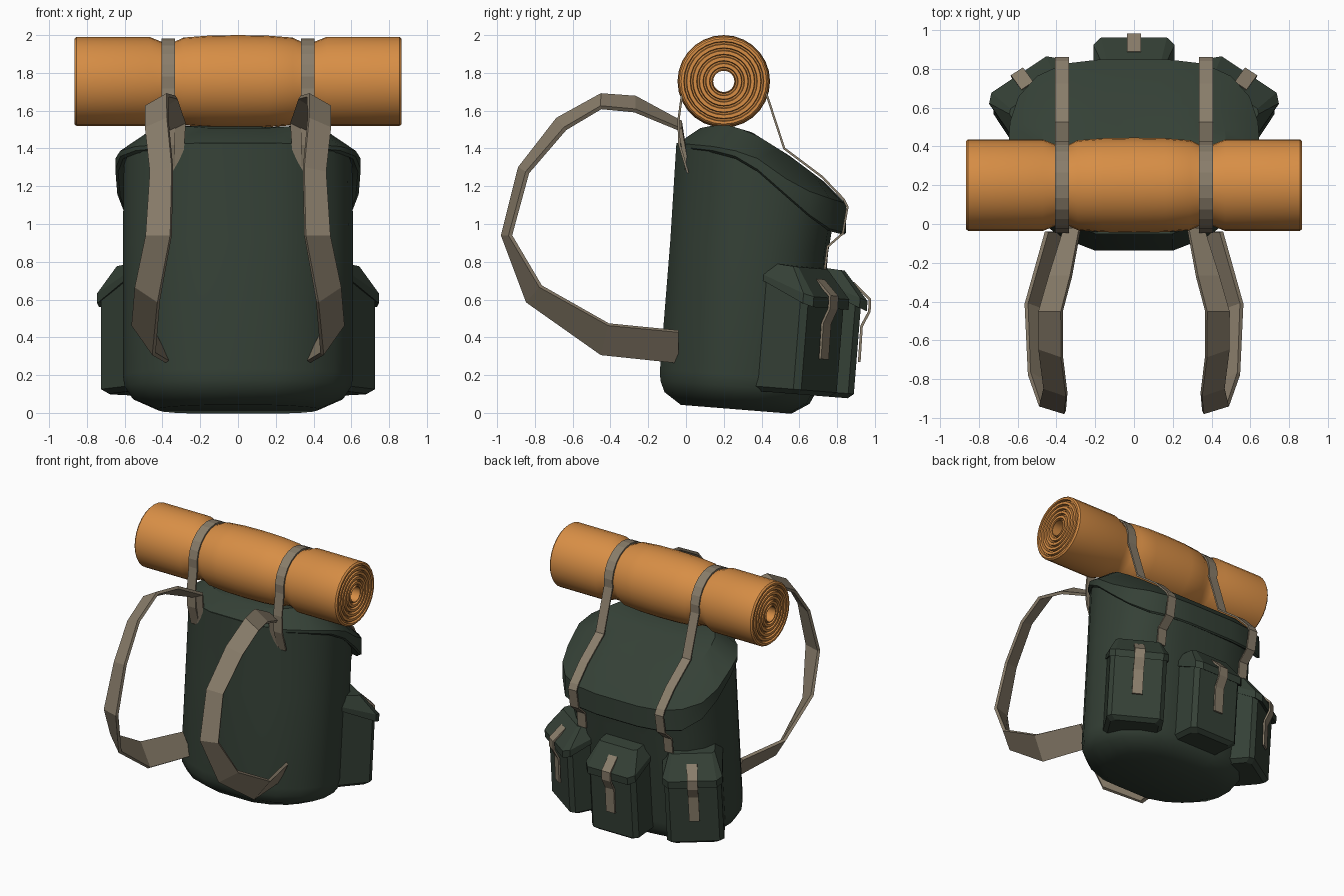
import bpy, bmesh, math
from mathutils import Vector

if "Cube" in bpy.data.objects:
    bpy.data.objects.remove(bpy.data.objects["Cube"])


def material(name, rgb):
    m = bpy.data.materials.new(name)
    m.diffuse_color = (*rgb, 1)
    m.use_nodes = True
    m.node_tree.nodes["Principled BSDF"].inputs["Base Color"].default_value = m.diffuse_color
    return m


GREEN = material("canvas_green", (0.035, 0.052, 0.037))
ORANGE = material("mat_orange", (0.68, 0.27, 0.06))
TAN = material("webbing_tan", (0.25, 0.205, 0.145))
LEAN = 0.08


def tilt(p):
    """Lean the pack backwards."""
    return Vector((p[0], p[1] + LEAN * p[2], p[2] - LEAN * p[1]))


def lerp(table, v):
    """Piecewise linear lookup in (v, result) pairs."""
    for (a, fa), (b, fb) in zip(table, table[1:]):
        if v <= b:
            return fa + (fb - fa) * max(0, v - a) / (b - a)
    return table[-1][1]


def finish(name, bm, mat, angle=None):
    bmesh.ops.recalc_face_normals(bm, faces=bm.faces)
    me = bpy.data.meshes.new(name)
    for f in bm.faces:
        f.smooth = angle is not None
    bm.to_mesh(me)
    bm.free()
    if angle:
        me.set_sharp_from_angle(angle=math.radians(angle))
    me.materials.append(mat)
    ob = bpy.data.objects.new(name, me)
    bpy.context.collection.objects.link(ob)
    return ob


def loft(name, rings, mat, closed=False, angle=None):
    """Skin a series of point rings; capped, or joined end to start."""
    bm = bmesh.new()
    vr = [[bm.verts.new(p) for p in r] for r in rings]
    pairs = list(zip(vr, vr[1:])) + ([(vr[-1], vr[0])] if closed else [])
    for a, b in pairs:
        for i in range(len(a)):
            j = (i + 1) % len(a)
            bm.faces.new((a[i], a[j], b[j], b[i]))
    if not closed:
        bm.faces.new(vr[0])
        bm.faces.new(vr[-1])
    return finish(name, bm, mat, angle)


def ribbon(name, pts, halves, thick=0.014):
    """Flat strap along pts, with a half-width vector at each point."""
    bm = bmesh.new()
    rows = [(bm.verts.new(Vector(p) - Vector(h)), bm.verts.new(Vector(p) + Vector(h)))
            for p, h in zip(pts, halves)]
    for (a, b), (c, d) in zip(rows, rows[1:]):
        bm.faces.new((a, b, d, c))
    ob = finish(name, bm, TAN)
    s = ob.modifiers.new("thickness", 'SOLIDIFY')
    s.thickness, s.offset = thick, 0
    return ob


def mirror(ob):
    ob.modifiers.new("mirror", 'MIRROR')


# Pack cross-section (right half, mirrored)
half = [(0.2, -0.155), (0.38, -0.085), (0.51, 0.02), (0.585, 0.13), (0.61, 0.24),
        (0.6, 0.38), (0.56, 0.5), (0.47, 0.6), (0.34, 0.66), (0.17, 0.68)]
section = half + [(-x, y) for x, y in reversed(half)]


def sec(s, shift=0):
    return [(x * s, 0.26 + (y - 0.26) * s + shift) for x, y in section]


flap_low = [(-0.06, 1.40), (0.2, 1.37), (0.33, 1.32), (0.5, 1.17), (0.73, 0.97), (0.85, 0.94)]
flap_rim = [(-0.06, 1.43), (0.2, 1.405), (0.36, 1.36), (0.6, 1.19), (0.87, 1.10)]
flap_top = [(-0.06, 1.44), (0.08, 1.51), (0.2, 1.53), (0.35, 1.485), (0.55, 1.36), (0.87, 1.12)]

# Main sack
rings = [[tilt((x, y, z)) for x, y in sec(s)]
         for s, z in ((0.7, 0.04), (0.92, 0.1), (0.985, 0.16), (1, 0.22), (1, 0.9))]
for s in (0.99, 0.1):
    rings.append([(x, y, lerp(flap_low, y) + 0.03) for x, y in sec(s, 0.1)])
loft("sack", rings, GREEN, angle=35)

# Lid flap
rings = []
for s, table, dz in ((0.97, flap_low, 0.02), (1.04, flap_low, 0), (1.065, flap_low, 0.012),
                     (1.065, flap_rim, 0), (0.78, flap_top, 0), (0.42, flap_top, 0),
                     (0.1, flap_top, 0)):
    rings.append([(x, y, lerp(table, y) + dz) for x, y in sec(s, 0.14)])
loft("lid_flap", rings, GREEN, angle=30)


# Pockets
def pocket(prefix, origin, n):
    def place(u, d, z):
        return tilt((origin[0] + u * n[1] + d * n[0], origin[1] - u * n[0] + d * n[1], z))

    def ring(w, d0, d1, c, zb, zf):
        pts = [(-w, d0), (w, d0), (w, d1 - c), (w - c, d1), (c - w, d1), (-w, d1 - c)]
        return [place(u, d, zb + (zf - zb) * (d - d0) / (d1 - d0)) for u, d in pts]

    across = (place(0.037, 0, 0) - place(0, 0, 0))
    path = [(-0.05, 0.755), (0.045, 0.675), (0.047, 0.61), (0.012, 0.53), (0.015, 0.34)]
    return [
        loft(prefix + "_pocket", [ring(0.17, -0.28, -0.03, 0.03, 0.145, 0.145),
                                  ring(0.2, -0.3, 0, 0.03, 0.17, 0.17),
                                  ring(0.2, -0.3, 0, 0.03, 0.75, 0.66)], GREEN),
        loft(prefix + "_pocket_lid", [ring(0.19, -0.3, 0, 0.03, 0.74, 0.63),
                                      ring(0.21, -0.3, 0.033, 0.04, 0.74, 0.61),
                                      ring(0.21, -0.3, 0.033, 0.04, 0.77, 0.665),
                                      ring(0.16, -0.27, -0.1, 0.02, 0.825, 0.815)], GREEN),
        ribbon(prefix + "_pocket_strap", [place(0, d, z) for d, z in path], [across] * 5),
    ]


pocket("back", (0, 0.875), (0, 1))
for part in pocket("side", (0.575, 0.69), (0.552, 0.834)):
    mirror(part)

# Sleeping mat: lathed roll with stepped rings at the ends and a hole through
prof = [(0, 0.245), (0.16, 0.242), (0.29, 0.232), (0.335, 0.21), (0.405, 0.21),
        (0.47, 0.236), (0.855, 0.236), (0.866, 0.226)]
for k in range(5):
    r = 0.212 - 0.034 * k
    prof += [(0.866, r), (0.845, r - 0.004), (0.845, r - 0.012), (0.866, r - 0.016)]
prof += [(0.866, 0.056)]
prof = prof + [(-x, r) for x, r in reversed(prof) if x > 0]
N = 28
roll = [[(x, 0.2 + r * math.cos(2 * math.pi * i / N), 1.755 + r * math.sin(2 * math.pi * i / N))
         for i in range(N)] for x, r in prof]
loft("sleeping_mat", roll, ORANGE, closed=True, angle=35)

# Lashing straps: up the front, over the mat, down the lid
path = [(0.01, 1.27), (-0.035, 1.42), (-0.04, 1.55)]
for k in range(13):
    a = math.radians(190 - k * 200 / 12)
    path.append((0.2 + 0.22 * math.cos(a), 1.755 + 0.22 * math.sin(a)))
path += [(0.52, 1.40), (0.72, 1.25), (0.835, 1.13), (0.855, 1.09), (0.83, 0.95),
         (0.75, 0.88), (0.735, 0.76)]
mirror(ribbon("lashing_strap", [(0.37, y, z) for y, z in path],
              [(0.036, 0, 0)] * len(path), 0.012))

# Shoulder straps: (centre, half-width vector)
shoulder = [((0.32, 0.01, 1.27), (0.025, 0, 0)),
            ((0.32, -0.03, 1.52), (0.04, 0, -0.02)),
            ((0.38, -0.27, 1.635), (0.055, 0, -0.035)),
            ((0.43, -0.45, 1.65), (0.058, 0, -0.033)),
            ((0.43, -0.66, 1.53), (0.058, 0.02, -0.025)),
            ((0.405, -0.86, 1.285), (0.058, 0.02, -0.012)),
            ((0.42, -0.95, 0.94), (0.065, 0.02, 0)),
            ((0.48, -0.805, 0.63), (0.06, 0.035, 0.04)),
            ((0.50, -0.43, 0.39), (0.055, 0.02, 0.078)),
            ((0.41, -0.04, 0.35), (0.04, 0, 0.082))]
mirror(ribbon("shoulder_strap", [p for p, _ in shoulder], [h for _, h in shoulder], 0.022))
